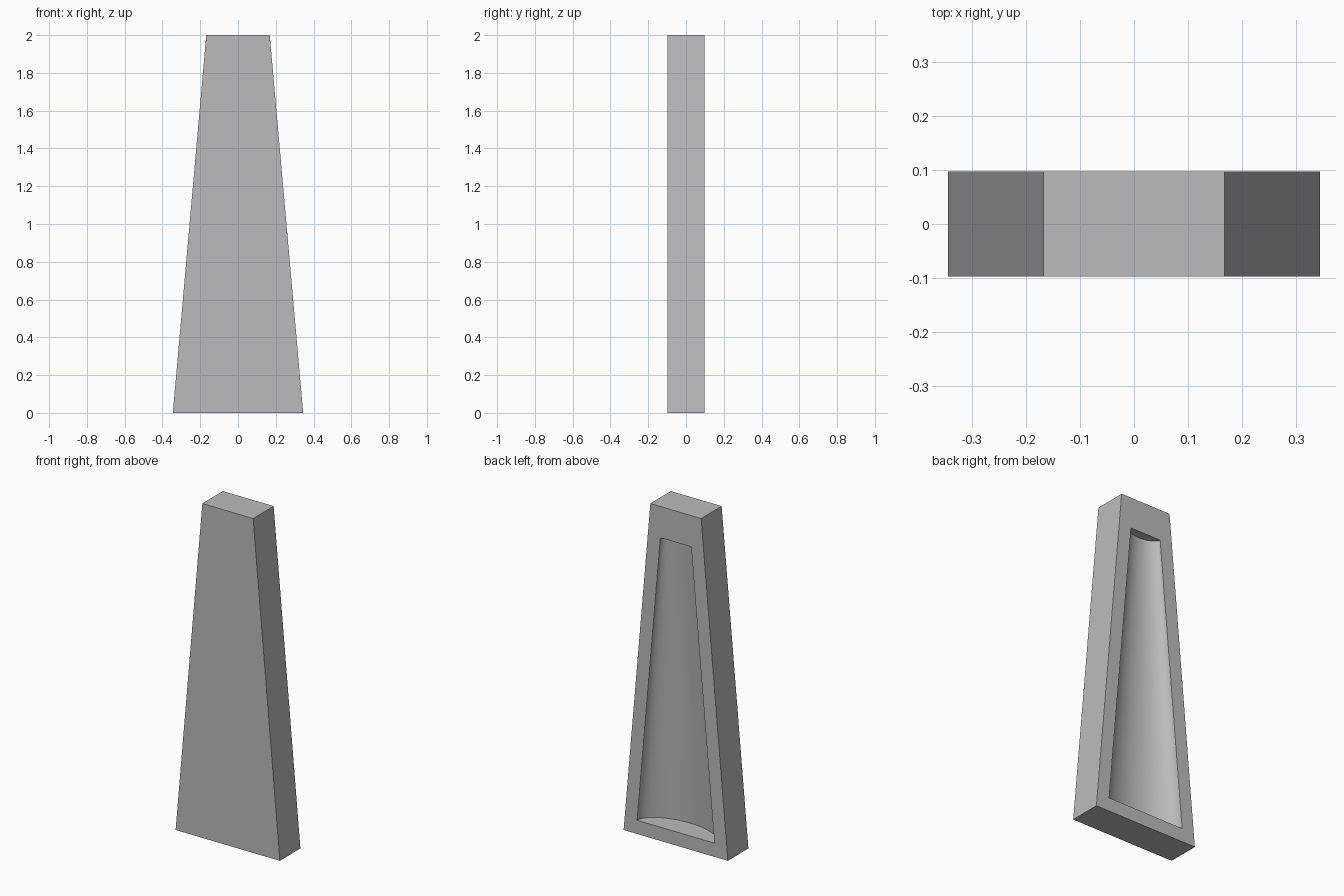
import bpy, bmesh, math

if "Cube" in bpy.data.objects:
    bpy.data.objects.remove(bpy.data.objects["Cube"])

HALF_DEPTH = 0.097
SEGMENTS = 32

grey = bpy.data.materials.new("plain grey")
grey.use_nodes = True
colour = (0.5, 0.5, 0.5, 1)
grey.diffuse_color = colour
grey.node_tree.nodes["Principled BSDF"].inputs["Base Color"].default_value = colour


def loft(name, lower, upper):
    """Closed solid between two rings with the same number of points."""
    bm = bmesh.new()
    a = [bm.verts.new(p) for p in lower]
    b = [bm.verts.new(p) for p in upper]
    bm.faces.new(a)
    bm.faces.new(b)
    for i in range(len(a)):
        j = (i + 1) % len(a)
        bm.faces.new((a[i], a[j], b[j], b[i]))
    bmesh.ops.recalc_face_normals(bm, faces=bm.faces)
    mesh = bpy.data.meshes.new(name)
    bm.to_mesh(mesh)
    bm.free()
    mesh.materials.append(grey)
    obj = bpy.data.objects.new(name, mesh)
    bpy.context.collection.objects.link(obj)
    return obj


def rectangle(half_width, z):
    return [(sx * half_width, sy * HALF_DEPTH, z)
            for sx, sy in ((-1, -1), (1, -1), (1, 1), (-1, 1))]


def hollow(half_width, depth, z):
    """Curved hollow section, with a lip standing clear of the back face."""
    ring = []
    for i in range(SEGMENTS + 1):
        t = math.pi * i / SEGMENTS
        ring.append((half_width * math.cos(t), HALF_DEPTH - depth * math.sin(t), z))
    return ring + [(-half_width, HALF_DEPTH + 0.05, z), (half_width, HALF_DEPTH + 0.05, z)]


# Tapered slab with a scooped recess in the back
body = loft("tapered_body", rectangle(0.345, 0), rectangle(0.168, 2))
cutter = loft("recess_cutter", hollow(0.256, 0.135, 0.082), hollow(0.102, 0.054, 1.813))
cutter.hide_render = True

cut = body.modifiers.new("recess", 'BOOLEAN')
cut.object = cutter
cut.solver = 'EXACT'
bpy.context.view_layer.objects.active = body
body.select_set(True)
bpy.ops.object.modifier_apply(modifier=cut.name)
bpy.data.objects.remove(cutter)
bpy.ops.object.shade_smooth_by_angle(angle=math.radians(30))
